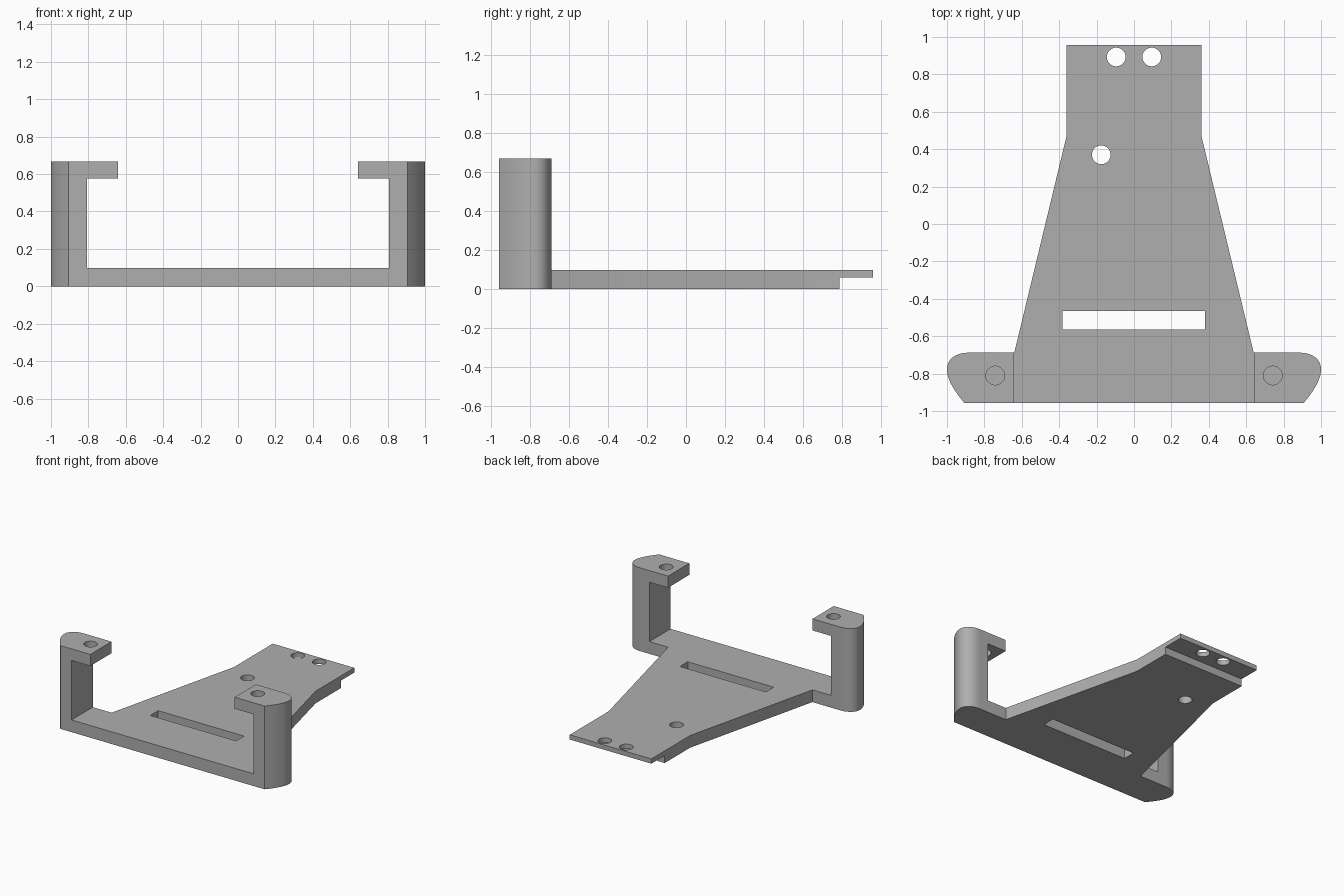
import bpy
import bmesh
import math
from mathutils import Matrix, Vector
from mathutils.geometry import interpolate_bezier

cube = bpy.data.objects.get("Cube")
if cube:
    bpy.data.objects.remove(cube, do_unlink=True)

HALF_Y = 0.957
PLATE = 0.098
HEIGHT = 0.668

gray = bpy.data.materials.new("plain gray")
gray.use_nodes = True
gray.diffuse_color = (0.43, 0.43, 0.43, 1)
gray.node_tree.nodes["Principled BSDF"].inputs["Base Color"].default_value = (0.43, 0.43, 0.43, 1)


def prism(name, points, start, depth):
    """Extrude a closed loop of 3D points by a vector."""
    bm = bmesh.new()
    face = bm.faces.new([bm.verts.new(Vector(p) + Vector(start)) for p in points])
    result = bmesh.ops.extrude_face_region(bm, geom=[face])
    moved = [v for v in result["geom"] if isinstance(v, bmesh.types.BMVert)]
    bmesh.ops.translate(bm, verts=moved, vec=depth)
    bmesh.ops.recalc_face_normals(bm, faces=bm.faces)
    return finish(name, bm)


def finish(name, bm):
    mesh = bpy.data.meshes.new(name)
    bm.to_mesh(mesh)
    bm.free()
    mesh.materials.append(gray)
    obj = bpy.data.objects.new(name, mesh)
    bpy.context.collection.objects.link(obj)
    return obj


def box(name, low, high):
    low, high = Vector(low), Vector(high)
    corners = [(low.x, low.y, 0), (high.x, low.y, 0), (high.x, high.y, 0), (low.x, high.y, 0)]
    return prism(name, corners, (0, 0, low.z), (0, 0, high.z - low.z))


def drill(name, x, y, low, high):
    bm = bmesh.new()
    bmesh.ops.create_cone(bm, cap_ends=True, segments=40, radius1=0.05, radius2=0.05,
                          depth=high - low, matrix=Matrix.Translation((x, y, (low + high) / 2)))
    return finish(name, bm)


def bezier(*handles):
    return interpolate_bezier(*[Vector((x, y, 0)) for x, y in handles], 14)


# Outline of the right half, from the front edge round the curved foot to the rear tab
flank = bezier((0.907, -HALF_Y), (0.955, -0.9), (1, -0.835), (1, -0.777))
shoulder = bezier((1, -0.777), (1, -0.72), (0.95, -0.688), (0.885, -0.688))
half = flank + shoulder[1:] + [Vector(p) for p in
                               ((0.64, -0.688, 0), (0.362, 0.465, 0), (0.362, HALF_Y, 0))]
outline = half + [Vector((-p.x, p.y, 0)) for p in reversed(half)]
bracket = prism("mounting_bracket", outline, (0, 0, 0), (0, 0, HEIGHT))

# Stepped channel that leaves the flat plate, uprights and hooked lips
side = [(0.807, 0, PLATE), (0.807, 0, 0.575), (0.641, 0, 0.575), (0.641, 0, 1)]
channel = side + [(-x, y, z) for x, y, z in reversed(side)]
cutters = [
    prism("channel_cutter", channel, (0, -1.2, 0), (0, 2.4, 0)),
    box("rear_step_cutter", (-1, 0.787, -0.5), (1, 1.2, 0.06)),
    box("slot_cutter", (-0.383, -0.565, -0.5), (0.38, -0.465, 0.3)),
    drill("plate_hole_cutter", -0.175, 0.37, -0.5, 0.3),
]
for sign in (-1, 1):
    cutters.append(drill("tab_hole_cutter", sign * 0.095, 0.893, -0.5, 0.3))
    cutters.append(drill("lip_hole_cutter", sign * 0.742, -0.81, 0.4, 0.9))

# Cut the solid, then remove the helpers
bpy.ops.object.select_all(action="DESELECT")
bracket.select_set(True)
bpy.context.view_layer.objects.active = bracket
for cutter in cutters:
    cutter.hide_render = True
    modifier = bracket.modifiers.new("cut", "BOOLEAN")
    modifier.operation = "DIFFERENCE"
    modifier.solver = "EXACT"
    modifier.object = cutter
    bpy.ops.object.modifier_apply(modifier=modifier.name)
    bpy.data.objects.remove(cutter, do_unlink=True)

bpy.ops.object.shade_smooth_by_angle(angle=math.radians(25))
